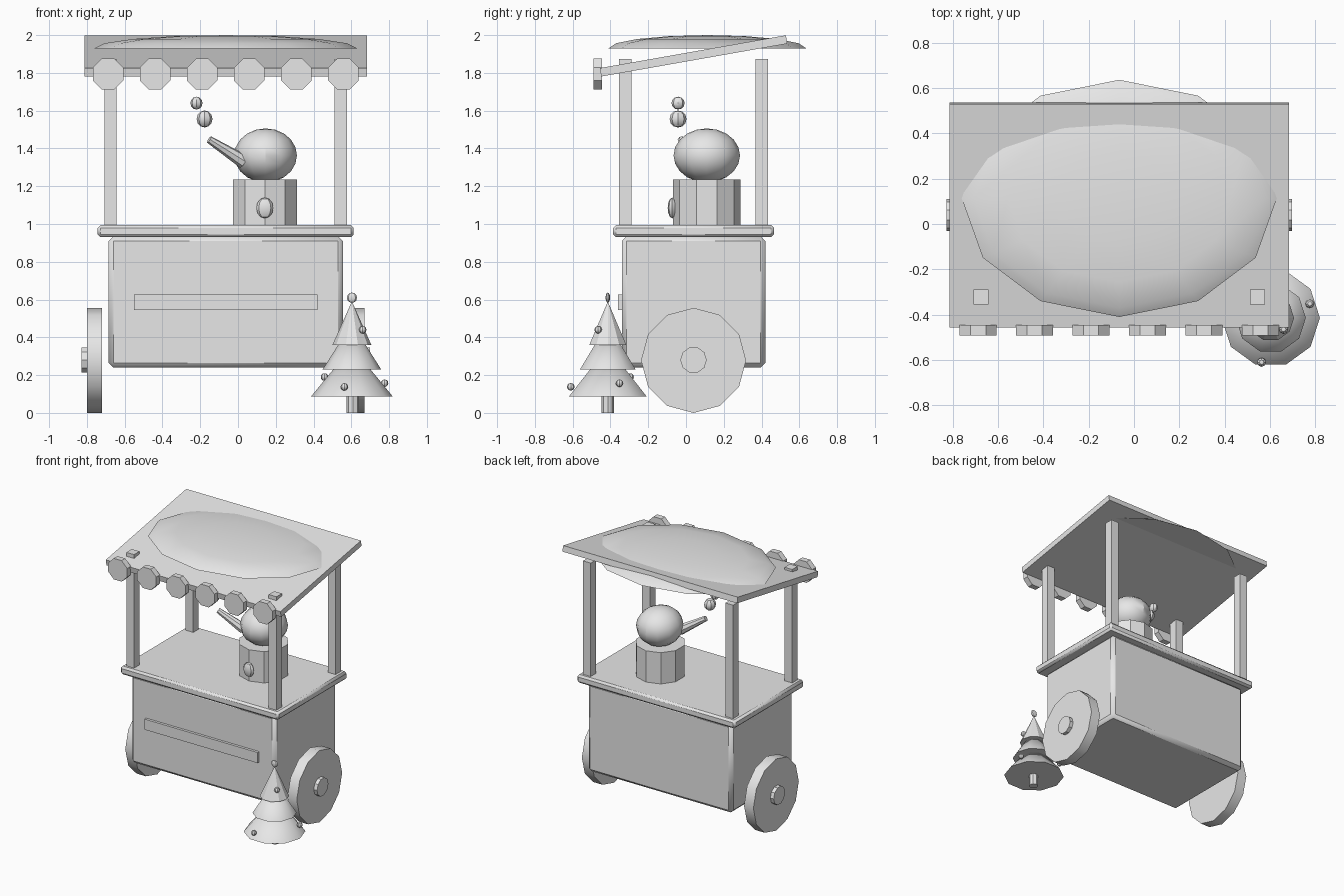
import bpy, math
from mathutils import Vector

if "Cube" in bpy.data.objects:
    bpy.data.objects.remove(bpy.data.objects["Cube"], do_unlink=True)

grey = bpy.data.materials.new("light_grey")
grey.use_nodes = True
COLOUR = (0.8, 0.8, 0.8, 1.0)
grey.diffuse_color = COLOUR
grey.node_tree.nodes["Principled BSDF"].inputs["Base Color"].default_value = COLOUR

CX, CY = -0.065, 0.04   # centre of the cart


def finish(name):
    ob = bpy.context.object
    ob.name = name
    ob.data.materials.clear()
    ob.data.materials.append(grey)
    bpy.ops.object.transform_apply(location=False, rotation=False, scale=True)
    bpy.ops.object.shade_smooth_by_angle(angle=math.radians(31))
    return ob


def box(name, centre, size, bevel=0, tilt=0):
    bpy.ops.mesh.primitive_cube_add(size=1, location=centre, rotation=(tilt, 0, 0))
    bpy.context.object.scale = size
    ob = finish(name)
    if bevel:
        mod = ob.modifiers.new("bevel", 'BEVEL')
        mod.width = bevel
        mod.segments = 1
    return ob


def ball(name, centre, radii, segments=8, rings=6):
    bpy.ops.mesh.primitive_uv_sphere_add(segments=segments, ring_count=rings, radius=1, location=centre)
    bpy.context.object.scale = radii
    return finish(name)


def rod(name, start, end, r1, r2, sides, turn=0):
    """Cylinder or cone between two points."""
    start, end = Vector(start), Vector(end)
    axis = end - start
    bpy.ops.mesh.primitive_cone_add(vertices=sides, radius1=r1, radius2=r2, depth=axis.length)
    ob = bpy.context.object
    ob.rotation_euler = (0, 0, turn)
    bpy.ops.object.transform_apply(location=False, rotation=True, scale=False)
    ob.location = (start + end) / 2
    ob.rotation_euler = axis.to_track_quat('Z', 'Y').to_euler()
    return finish(name)


# Cart body, counter and front plate
box("cart_body", (CX, CY, 0.587), (1.24, 0.76, 0.694), 0.025)
box("counter", (CX, CY, 0.962), (1.355, 0.852, 0.064), 0.015)
box("front_plate", (CX, -0.345, 0.585), (0.97, 0.03, 0.082))

# Posts, wheels and hubs
for side, s in (("right", -1), ("left", 1)):
    for end, t in (("front", -1), ("back", 1)):
        box(f"{end}_{side}_post", (CX + s * 0.61, CY + t * 0.362, 1.43), (0.066, 0.066, 0.886))
    inner, outer, cap = (CX + s * d for d in (0.655, 0.735, 0.763))
    rod(f"{side}_wheel", (inner, CY, 0.278), (outer, CY, 0.278), 0.278, 0.278, 12, math.pi / 2)
    rod(f"{side}_hub", (outer - s * 0.02, CY, 0.28), (cap, CY, 0.28), 0.07, 0.07, 10, math.pi / 2)

# Sloping roof with scalloped edge
box("roof", (CX, CY, 1.89), (1.497, 1.0, 0.045), tilt=math.radians(10))
for i in range(6):
    x = CX + (i - 2.5) * 0.249
    rod(f"scallop_{i + 1}", (x, -0.446, 1.794), (x, -0.491, 1.794), 0.088, 0.088, 8, math.pi / 8)

# Snow cap: flattened upper half of a sphere
cap = ball("snow_cap", (CX, 0.113, 1.93), (0.695, 0.523, 0.07), 12, 8)
for v in cap.data.vertices:
    v.co.z = max(v.co.z, 0)

# Urn with kettle, spout and steam
rod("urn", (0.143, 0.11, 0.98), (0.143, 0.11, 1.236), 0.178, 0.178, 10)
ball("urn_knob", (0.142, -0.073, 1.085), (0.045, 0.024, 0.055))
ball("kettle", (0.146, 0.11, 1.363), (0.166, 0.176, 0.143), 12, 10)
rod("spout", (0.03, 0.03, 1.33), (-0.153, -0.025, 1.447), 0.038, 0.02, 8)
ball("lower_steam", (-0.177, -0.042, 1.556), (0.042, 0.045, 0.045))
ball("upper_steam", (-0.22, -0.042, 1.64), (0.032, 0.035, 0.034))

# Small tree
TX, TY = 0.603, -0.414
rod("tree_trunk", (TX + 0.005, TY, 0), (TX + 0.005, TY, 0.12), 0.033, 0.033, 8)
for i, (base, top, radius) in enumerate(((0.086, 0.35, 0.217), (0.23, 0.475, 0.155), (0.36, 0.59, 0.103))):
    rod(f"tree_tier_{i + 1}", (TX, TY, base), (TX, TY, top), radius, 0, 10, math.pi / 2)
ball("tree_topper", (TX, TY, 0.61), (0.027, 0.012, 0.027))
BAUBLES = ((0.66, -0.465, 0.44), (0.484, -0.288, 0.325), (0.563, -0.61, 0.138),
           (0.776, -0.352, 0.157), (0.458, -0.296, 0.19))
for i, spot in enumerate(BAUBLES):
    ball(f"bauble_{i + 1}", spot, (0.02, 0.02, 0.02))
